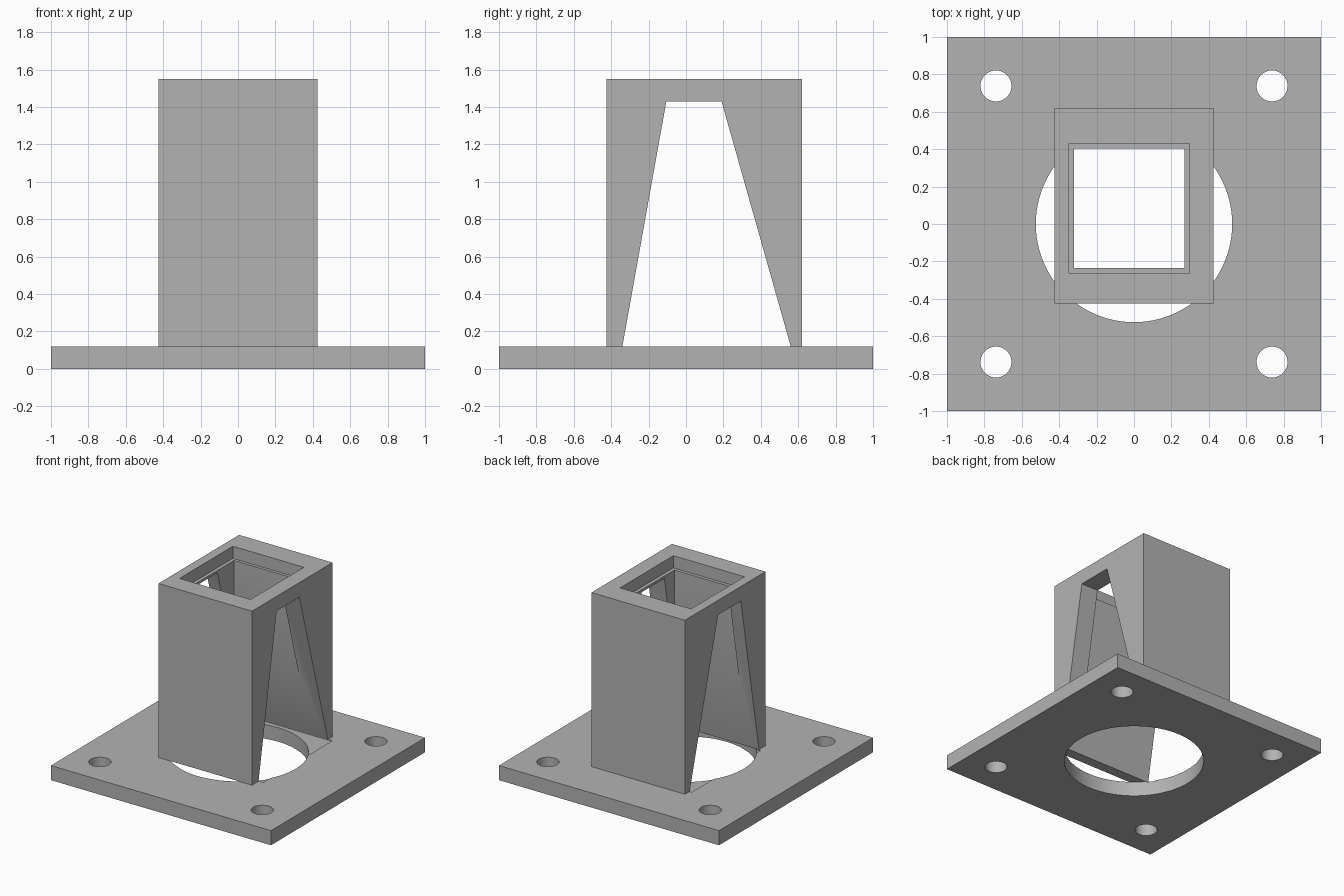
import bpy, bmesh, math

cube = bpy.data.objects.get("Cube")
if cube:
    bpy.data.objects.remove(cube, do_unlink=True)

grey = bpy.data.materials.new("plain_grey")
grey.use_nodes = True
colour = (0.45, 0.45, 0.45, 1)
grey.diffuse_color = colour
grey.node_tree.nodes["Principled BSDF"].inputs["Base Color"].default_value = colour


def add_mesh(name, bm):
    bmesh.ops.recalc_face_normals(bm, faces=bm.faces)
    mesh = bpy.data.meshes.new(name)
    bm.to_mesh(mesh)
    bm.free()
    mesh.materials.append(grey)
    obj = bpy.data.objects.new(name, mesh)
    bpy.context.collection.objects.link(obj)
    return obj


def prism(name, points, direction):
    """Extrude a flat outline along a direction."""
    bm = bmesh.new()
    face = bm.faces.new([bm.verts.new(p) for p in points])
    result = bmesh.ops.extrude_face_region(bm, geom=[face])
    verts = [g for g in result["geom"] if isinstance(g, bmesh.types.BMVert)]
    bmesh.ops.translate(bm, verts=verts, vec=direction)
    # restore the starting cap if the extrusion consumed it
    bmesh.ops.holes_fill(bm, edges=[e for e in bm.edges if e.is_boundary])
    return add_mesh(name, bm)


def box(name, x0, x1, y0, y1, z0, z1):
    outline = [(x0, y0, z0), (x1, y0, z0), (x1, y1, z0), (x0, y1, z0)]
    return prism(name, outline, (0, 0, z1 - z0))


def bore(name, x, y, radius, sides):
    angles = [2 * math.pi * i / sides for i in range(sides)]
    outline = [(x + radius * math.cos(a), y + radius * math.sin(a), -0.2) for a in angles]
    return prism(name, outline, (0, 0, 0.6))


def cut(target, cutters):
    for cutter in cutters:
        cutter.hide_render = True
        mod = target.modifiers.new("cut", 'BOOLEAN')
        mod.operation = 'DIFFERENCE'
        mod.solver = 'EXACT'
        mod.object = cutter
        bpy.context.view_layer.objects.active = target
        bpy.ops.object.modifier_apply(modifier=mod.name)
        bpy.data.objects.remove(cutter, do_unlink=True)


def shade(obj):
    bpy.ops.object.select_all(action='DESELECT')
    obj.select_set(True)
    bpy.context.view_layer.objects.active = obj
    bpy.ops.object.shade_smooth_by_angle(angle=math.radians(30))


TOP = 0.12      # upper face of the plate
HEIGHT = 1.55   # upper rim of the tower

# Square plate with a large bore, four bolt holes and a shallow notch under the tower
plate = box("base_plate", -1, 1, -1, 1, 0, TOP)
cutters = [bore("centre_bore", 0, 0, 0.525, 96)]
for sx in (-1, 1):
    for sy in (-1, 1):
        cutters.append(bore("bolt_hole", sx * 0.738, sy * 0.738, 0.083, 48))
cutters.append(box("notch", -0.445, 0.465, -0.335, 0.56, TOP - 0.005, TOP + 0.1))
cut(plate, cutters)

# Tower with tapered side openings, a square shaft and a stepped socket
tower = box("tower", -0.425, 0.425, -0.425, 0.62, TOP, HEIGHT)
taper = [(-0.358, 0.02), (0.588, 0.02), (0.19, 1.43), (-0.105, 1.43)]
cut(tower, [
    prism("side_openings", [(-0.6, y, z) for y, z in taper], (1.2, 0, 0)),
    box("shaft", -0.32, 0.27, -0.235, 0.405, 0, 1.7),
    box("socket", -0.348, 0.298, -0.262, 0.43, 1.45, 1.7),
])

for part in (plate, tower):
    shade(part)
